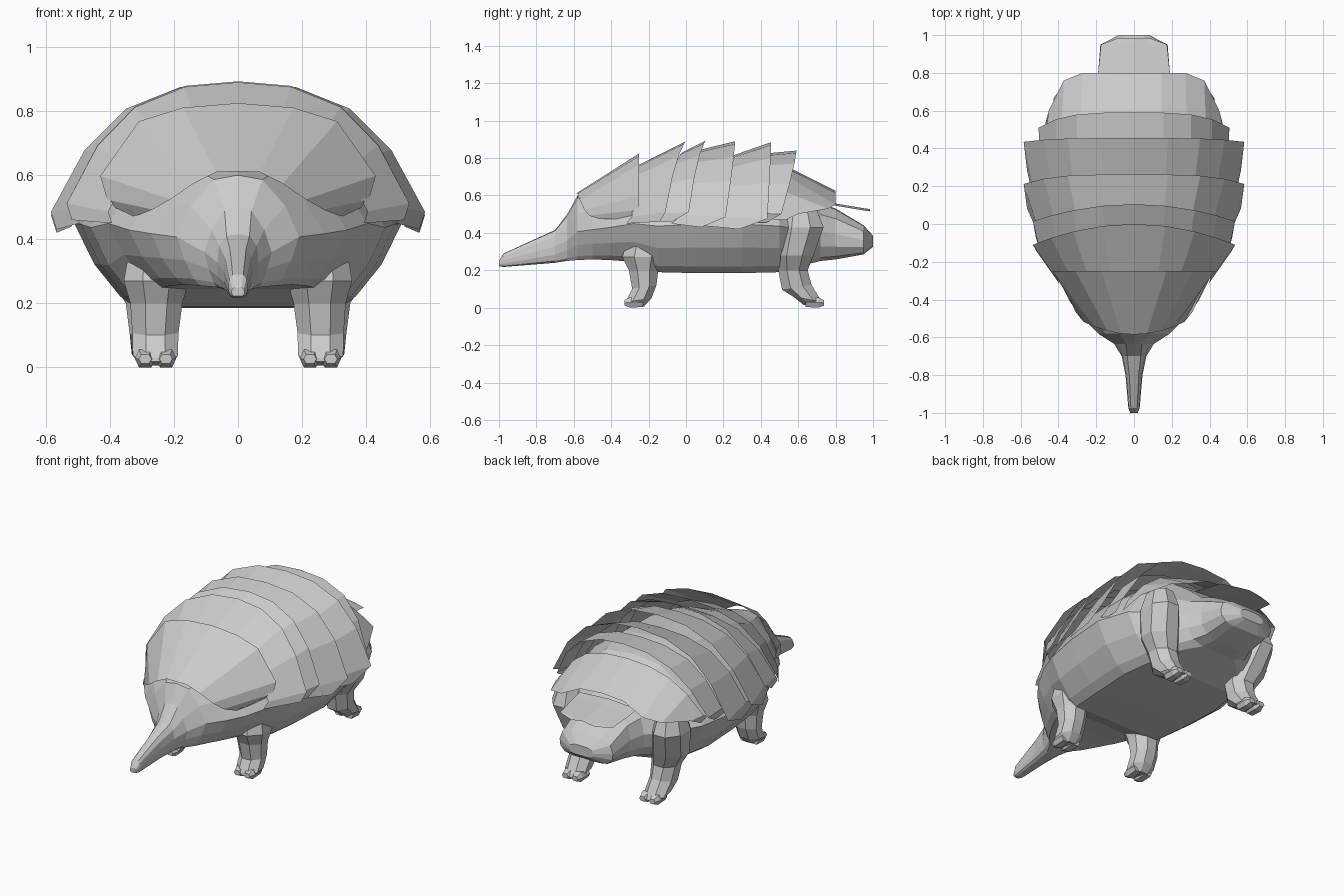
import bpy, bmesh, math

if "Cube" in bpy.data.objects:
    bpy.data.objects.remove(bpy.data.objects["Cube"])

grey = bpy.data.materials.new("shell grey")
grey.diffuse_color = (0.6, 0.6, 0.6, 1)
grey.use_nodes = True
grey.node_tree.nodes["Principled BSDF"].inputs["Base Color"].default_value = grey.diffuse_color


def loft(name, rings, closed=True, caps=True):
    """Skin a list of equal-length point rings with quads."""
    bm = bmesh.new()
    rows = [[bm.verts.new(p) for p in ring] for ring in rings]
    n = len(rows[0])
    for a, b in zip(rows, rows[1:]):
        for i in range(n if closed else n - 1):
            j = (i + 1) % n
            bm.faces.new((a[i], a[j], b[j], b[i]))
    if caps:
        bm.faces.new(rows[0])
        bm.faces.new(rows[-1])
    bmesh.ops.recalc_face_normals(bm, faces=bm.faces)
    bm.normal_update()
    # open plates must face upwards
    if not closed and sum(f.normal.z * f.calc_area() for f in bm.faces) < 0:
        bmesh.ops.reverse_faces(bm, faces=bm.faces)
    mesh = bpy.data.meshes.new(name)
    bm.to_mesh(mesh)
    bm.free()
    mesh.materials.append(grey)
    obj = bpy.data.objects.new(name, mesh)
    bpy.context.collection.objects.link(obj)
    return obj


# Body with snout and tail: y, half width, bottom z, top z
BODY = [(-1.0, .02, .222, .25), (-.975, .03, .218, .29), (-.8, .045, .232, .37),
        (-.7, .065, .24, .415), (-.635, .105, .25, .50), (-.58, .19, .255, .60),
        (-.5, .27, .258, .62), (-.41, .34, .255, .65), (-.28, .405, .245, .71),
        (-.15, .46, .19, .75), (.05, .49, .185, .78), (.3, .51, .185, .78),
        (.5, .46, .19, .75), (.62, .35, .225, .66), (.72, .225, .25, .56),
        (.8, .19, .258, .53), (.95, .178, .285, .44), (1.0, .08, .325, .385)]
ROUND = [(0, 0), (.62, 0), (.72, .06), (.88, .23), (1, .44),
         (.78, .72), (.4, .96), (0, 1)]
BOXY = [(0, 0), (.5, 0), (.8, .06), (.97, .25), (1, .5),
        (.9, .8), (.55, .98), (0, 1)]


def section(y):
    half = BOXY if y < -.65 or y > .7 else ROUND
    return half + [(-x, h) for x, h in half[-2:0:-1]]


loft("body", [[(x * w, y, zb + h * (zt - zb)) for x, h in section(y)]
              for y, w, zb, zt in BODY])

# Armour bands: arched strips flaring up towards the rear
ARCH = [(0, 1), (.31, .967), (.6, .82), (.82, .54), (1, .12), (.97, 0)]


def arch(yc, w, zt, zb, sweep, tip, power=2, shape=ARCH):
    half = []
    for i, (x, h, *dy) in enumerate(shape):
        back = dy[0] if dy else tip if i == 5 else sweep * x ** power
        half.append((x * w, yc + back, zb + h * (zt - zb)))
    return [(-x, y, z) for x, y, z in half[:0:-1]] + half


# The brow band starts at the face; the rump band narrows round the tail
FACE = [(0, 1), (.22, .98), (.45, .72), (.68, .36), (.86, .13), (1, 0)]
BROW = [(0, 1), (.4, .96), (.72, .84), (1, .36), (.95, .15), (.82, 0)]
RUMP = [(0, 1, 0), (.31, .93, 0), (.58, .55, 0), (.79, .42, -.04),
        (.96, .25, -.2), (1, .05, -.27)]
loft("brow_band", [arch(-.585, .31, .612, .475, .09, .12, shape=FACE),
                   arch(-.25, .43, .825, .47, 0, -.02, shape=BROW)],
     closed=False, caps=False)

# front edge, rear edge: y, half width, top z, base z, side sweep, tip sweep
BANDS = {
    "shoulder_band": [(-.27, .405, .755, .45, -.02, -.05), (0, .535, .89, .46, -.11, -.14)],
    "front_band": [(-.02, .50, .83, .46, -.12, -.16), (.105, .535, .893, .46, -.09, -.18)],
    "middle_band": [(.08, .51, .845, .45, -.1, -.16), (.262, .584, .89, .43, -.05, -.18, 4)],
    "rear_band": [(.24, .535, .81, .44, -.05, -.17), (.455, .584, .885, .42, -.02, -.17, 4)],
    "hip_band": [(.43, .50, .825, .46, -.06, -.16), (.59, .505, .84, .455, -.08, -.16, 4)],
    "rump_band": [(.56, .465, .745, .47, -.06, -.12, 4), (.80, .47, .625, .46, 0, 0, 1, RUMP)],
}
for name, (front, rear) in BANDS.items():
    loft(name, [arch(*front), arch(*rear)], closed=False, caps=False)

# Thin plate over the tail
loft("tail_plate", [[(s * w, y, z - abs(s) * .012) for s in (-1, -.5, 0, .5, 1)]
                    for y, w, z in ((.74, .19, .57), (.8, .19, .557),
                                    (.95, .175, .532), (.985, .08, .527))],
     closed=False, caps=False)


# Legs: centre x, centre y, z, radius x, radius y, forward tilt of the ring
def leg(name, rings, side):
    pts = []
    for cx, cy, z, rx, ry, tilt in rings:
        ring = []
        for i in range(8):
            a = math.tau * (i + .5) / 8
            ring.append((side * (cx + rx * math.cos(a)), cy + ry * math.sin(a),
                         z + tilt * math.sin(a)))
        pts.append(ring)
    loft(name, pts)


FRONT = [(.26, -.22, .40, .08, .09, 0), (.255, -.23, .27, .11, .12, 0),
         (.255, -.227, .2, .088, .085, 0), (.258, -.223, .11, .078, .07, .01),
         (.258, -.255, .04, .076, .076, .012), (.256, -.275, .012, .055, .055, -.006)]
BACK = [(.33, .61, .54, .07, .09, 0), (.335, .615, .43, .10, .13, 0),
        (.30, .58, .28, .11, .11, 0), (.272, .572, .2, .085, .085, 0),
        (.268, .592, .11, .076, .085, .015), (.265, .65, .045, .072, .082, -.015),
        (.262, .68, .018, .052, .055, .004)]
for label, side in (("right", 1), ("left", -1)):
    leg("front_leg_" + label, FRONT, side)
    leg("back_leg_" + label, BACK, side)
    # Short toes under each foot
    for foot, y, d in (("front", -.28, -1), ("back", .688, 1)):
        for k, dx in enumerate((-.03, .035)):
            cx = side * (.255 + dx)
            loft(f"{foot}_toe_{label}_{k + 1}",
                 [[(cx + sx * w, y + d * dy, z) for sx, z in
                   ((-.6, zl), (.6, zl), (1, (zl + zh) / 2),
                    (.6, zh), (-.6, zh), (-1, (zl + zh) / 2))]
                  for dy, w, zl, zh in ((-.05, .032, .004, .05), (.02, .032, 0, .055),
                                        (.05, .02, .012, .04))])
